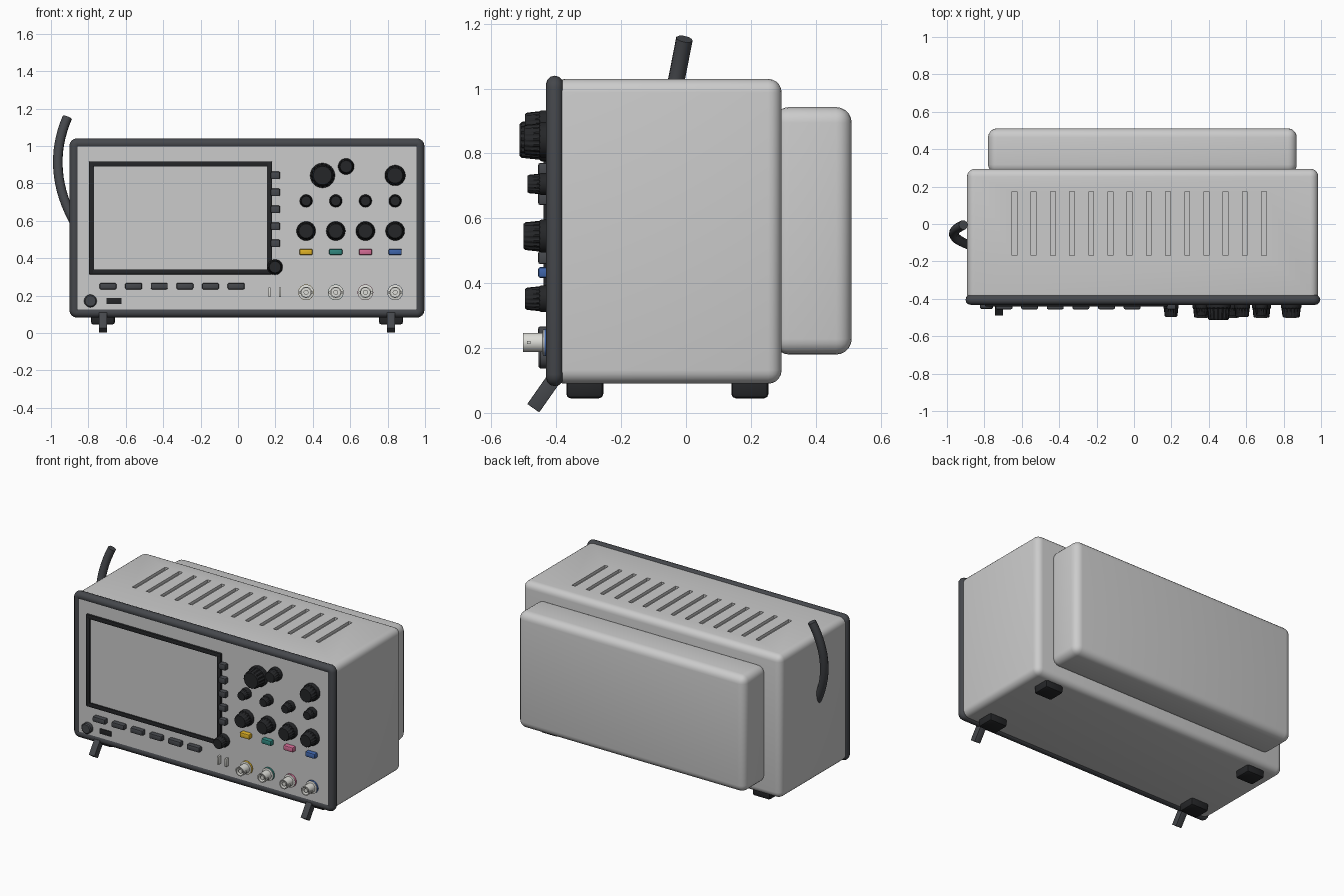
import bpy, bmesh, math
from mathutils import Vector, Matrix

if "Cube" in bpy.data.objects:
    bpy.data.objects.remove(bpy.data.objects["Cube"])

PANEL = -0.426   # y of the control panel face


def mat(name, rgb):
    m = bpy.data.materials.new(name)
    m.diffuse_color = (*rgb, 1)
    m.use_nodes = True
    m.node_tree.nodes["Principled BSDF"].inputs["Base Color"].default_value = m.diffuse_color
    return m


DARK = mat("dark_grey", (0.06, 0.064, 0.072))
BLACK = mat("black_rubber", (0.018, 0.019, 0.021))
METAL = mat("metal", (0.72, 0.72, 0.68))
CHANNELS = [mat("yellow", (0.75, 0.45, 0.02)), mat("teal", (0.03, 0.24, 0.21)),
            mat("pink", (0.65, 0.15, 0.3)), mat("blue", (0.05, 0.13, 0.4))]


def finish(name, bm, material=None, angle=35):
    bmesh.ops.recalc_face_normals(bm, faces=bm.faces[:])
    me = bpy.data.meshes.new(name)
    bm.to_mesh(me)
    bm.free()
    ob = bpy.data.objects.new(name, me)
    bpy.context.collection.objects.link(ob)
    if material:
        me.materials.append(material)
    smooth(ob, angle)
    return ob


def smooth(ob, angle=35):
    bpy.ops.object.select_all(action='DESELECT')
    bpy.context.view_layer.objects.active = ob
    ob.select_set(True)
    bpy.ops.object.shade_smooth_by_angle(angle=math.radians(angle))


def box(name, lo, hi, bevel=0, material=None, seg=2):
    lo, hi = Vector(lo), Vector(hi)
    bm = bmesh.new()
    bmesh.ops.create_cube(bm, size=1, matrix=Matrix.Translation((lo + hi) / 2) @ Matrix.Diagonal((*(hi - lo), 1)))
    if bevel:
        bmesh.ops.bevel(bm, geom=bm.edges[:], offset=bevel, segments=seg, profile=0.5, affect='EDGES')
    return finish(name, bm, material)


def button(name, x, z, w, h, depth=0.03, material=DARK, bevel=0.007):
    return box(name, (x - w / 2, PANEL - depth, z - h / 2), (x + w / 2, PANEL + 0.015, z + h / 2), bevel, material)


def lathe(name, x, z, profile, material, n=32, rib=0):
    """Revolve (radius, depth, ribbed) points about an axis pointing out of the panel."""
    bm = bmesh.new()
    rings = []
    for r, d, ribbed in profile:
        ring = []
        for i in range(n):
            a = 2 * math.pi * i / n
            q = r * (1 - rib) if ribbed and i % 4 in (2, 3) else r
            ring.append(bm.verts.new((x + q * math.cos(a), PANEL - d, z + q * math.sin(a))))
        rings.append(ring)
    for a, b in zip(rings, rings[1:]):
        for i in range(n):
            j = (i + 1) % n
            bm.faces.new((a[i], a[j], b[j], b[i]))
    bm.faces.new(rings[0])
    bm.faces.new(rings[-1])
    return finish(name, bm, material, 30)


def knob(name, x, z, r, depth):
    lathe(name, x, z, [(r, -0.01, 0), (r, 0.02, 0), (r * 0.96, 0.024, 0), (r * 0.93, 0.026, 1),
                       (r * 0.84, depth - 0.006, 1), (r * 0.74, depth, 0)], BLACK, 64, 0.07)


# main case with vent slots, and rear housing
case = box("case", (-0.893, -0.415, 0.09), (0.985, 0.295, 1.03), 0.042, None, 5)
bm = bmesh.new()
for i in range(14):
    x = -0.639 + i * 0.1026
    bmesh.ops.create_cube(bm, size=1, matrix=Matrix.Translation((x, 0.003, 1.03)) @ Matrix.Diagonal((0.026, 0.342, 0.036, 1)))
cutter = finish("vent_cutter", bm)
cutter.hide_render = True
mod = case.modifiers.new("vents", 'BOOLEAN')
mod.operation, mod.object, mod.solver = 'DIFFERENCE', cutter, 'EXACT'
bpy.context.view_layer.objects.active = case
bpy.ops.object.modifier_apply(modifier=mod.name)
bpy.data.objects.remove(cutter)
smooth(case)
box("rear_housing", (-0.78, 0.27, 0.18), (0.87, 0.511, 0.943), 0.048, None, 5)

# front panel and round bezel tube
box("front_panel", (-0.875, PANEL, 0.105), (0.973, -0.385, 1.015))


def tube(name, pts, r, cyclic, material, res):
    cu = bpy.data.curves.new(name, 'CURVE')
    cu.dimensions, cu.bevel_depth, cu.bevel_resolution, cu.use_fill_caps = '3D', r, res, True
    sp = cu.splines.new('POLY')
    sp.points.add(len(pts) - 1)
    for p, co in zip(sp.points, pts):
        p.co = (*co, 1)
    sp.use_cyclic_u = cyclic
    ob = bpy.data.objects.new(name, cu)
    bpy.context.collection.objects.link(ob)
    bpy.ops.object.select_all(action='DESELECT')
    bpy.context.view_layer.objects.active = ob
    ob.select_set(True)
    bpy.ops.object.convert(target='MESH')
    ob = bpy.context.view_layer.objects.active
    ob.data.materials.clear()
    ob.data.materials.append(material)
    smooth(ob, 40)


path = []
cr = 0.012
for k, (cx, cz) in enumerate([(0.969 - cr, 1.013 - cr), (-0.874 + cr, 1.013 - cr),
                              (-0.874 + cr, 0.109 + cr), (0.969 - cr, 0.109 + cr)]):
    for i in range(5):
        a = math.pi / 2 * (k + i / 4)
        path.append((cx + cr * math.cos(a), -0.405, cz + cr * math.sin(a)))
tube("bezel", path, 0.027, True, DARK, 4)

# carrying handle: arc through three points on the left side
a, b, c = Vector((-0.912, -0.005, 1.153)), Vector((-1.035, -0.06, 0.87)), Vector((-0.865, -0.118, 0.575))
tube("side_handle", [a * (1 - t) ** 2 + 2 * b * t * (1 - t) + c * t * t for t in (i / 16 for i in range(17))],
     0.026, False, DARK, 3)

# screen frame (four bars) and display
sx0, sx1, sz0, sz1, w = -0.797, 0.182, 0.313, 0.917, 0.027
F0, F1 = PANEL - 0.014, PANEL + 0.01
box("screen_frame_left", (sx0, F0, sz0), (sx0 + w, F1, sz1), 0.004, BLACK)
box("screen_frame_right", (sx1 - w, F0, sz0), (sx1, F1, sz1), 0.004, BLACK)
box("screen_frame_top", (sx0, F0, sz1 - w), (sx1, F1, sz1), 0.004, BLACK)
box("screen_frame_bottom", (sx0, F0, sz0), (sx1, F1, sz0 + w), 0.004, BLACK)
box("display", (sx0 + 0.015, PANEL - 0.004, sz0 + 0.015), (sx1 - 0.015, F1, sz1 - 0.015))

# buttons, power switch, port, test pins
for i in range(5):
    button(f"side_key_{i}", 0.2, 0.842 - i * 0.0908, 0.05, 0.04)
for i in range(6):
    button(f"menu_key_{i}", -0.695 + i * 0.137, 0.25, 0.09, 0.034)
lathe("power_button", -0.789, 0.171, [(0.034, -0.01, 0), (0.034, 0.023, 0), (0.028, 0.029, 0)], DARK)
button("port", -0.663, 0.171, 0.082, 0.034, 0.006, BLACK, 0.002)
for i, x in enumerate((0.168, 0.224)):
    button(f"test_pin_{i}", x, 0.217, 0.012, 0.052, 0.025, METAL, 0.002)

# large knobs
knob("main_knob", 0.452, 0.842, 0.066, 0.087)
knob("upper_knob", 0.578, 0.89, 0.043, 0.07)
knob("trigger_knob", 0.84, 0.842, 0.055, 0.074)
knob("menu_knob", 0.198, 0.352, 0.041, 0.07)

# one column of controls per input channel
for i, m in enumerate(CHANNELS):
    x = 0.364 + i * 0.1587
    knob(f"position_knob_{i}", x, 0.706, 0.034, 0.063)
    knob(f"scale_knob_{i}", x, 0.545, 0.051, 0.075)
    button(f"channel_key_{i}", x, 0.433, 0.07, 0.033, 0.03, m)
    lathe(f"input_ring_{i}", x, 0.217, [(0.042, -0.01, 0), (0.042, 0.011, 0)], m)
    lathe(f"input_socket_{i}", x, 0.217,
          [(0.041, 0.0, 0), (0.041, 0.015, 0), (0.03, 0.017, 0), (0.03, 0.076, 0), (0.024, 0.076, 0),
           (0.024, 0.04, 0), (0.013, 0.04, 0), (0.013, 0.07, 0)], METAL)
    box(f"socket_lugs_{i}", (x - 0.038, PANEL - 0.064, 0.212), (x - 0.026, PANEL - 0.054, 0.222), 0, METAL)
    box(f"socket_lug_right_{i}", (x + 0.026, PANEL - 0.064, 0.212), (x + 0.038, PANEL - 0.054, 0.222), 0, METAL)

# feet and tilted front stands
for side, x in (("left", -0.722), ("right", 0.818)):
    for end, y in (("front", -0.312), ("rear", 0.197)):
        box(f"{end}_{side}_foot", (x - 0.064, y - 0.057, 0.045), (x + 0.064, y + 0.057, 0.105), 0.013, BLACK)
    leg = box(f"{side}_tilt_leg", (-0.021, -0.0225, 0), (0.021, 0.0225, 0.15), 0.002, DARK)
    leg.location = (x, -0.471, 0.0145)
    leg.rotation_euler.x = -math.radians(35)
